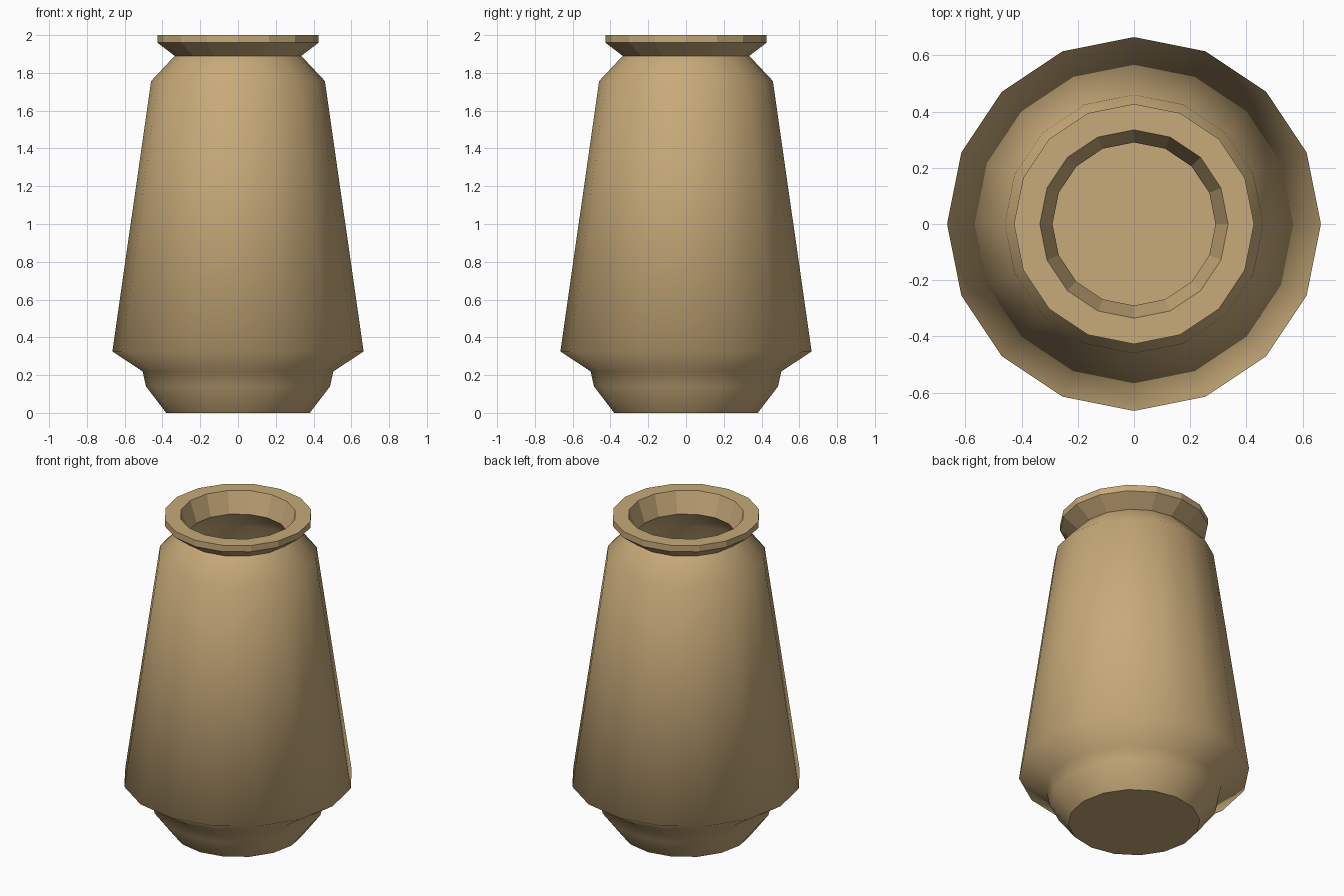
import bpy, bmesh, math

if "Cube" in bpy.data.objects:
    bpy.data.objects.remove(bpy.data.objects["Cube"])

SIDES = 16

clay = bpy.data.materials.new("tan_clay")
clay.diffuse_color = (0.57, 0.40, 0.19, 1)
clay.use_nodes = True
clay.node_tree.nodes["Principled BSDF"].inputs["Base Color"].default_value = clay.diffuse_color


def lathe(name, profile, smooth_spans):
    """Revolve (radius, z) points around z, cap both ends; spans listed are smooth."""
    bm = bmesh.new()
    rings = []
    for r, z in profile:
        rings.append([bm.verts.new((r * math.cos(math.tau * i / SIDES),
                                    r * math.sin(math.tau * i / SIDES), z))
                      for i in range(SIDES)])
    for k, (a, b) in enumerate(zip(rings, rings[1:])):
        for i in range(SIDES):
            j = (i + 1) % SIDES
            face = bm.faces.new((a[i], a[j], b[j], b[i]))
            face.smooth = k in smooth_spans
    bm.faces.new(rings[0][::-1])   # underside
    bm.faces.new(rings[-1])        # inside floor
    mesh = bpy.data.meshes.new(name)
    bm.to_mesh(mesh)
    bm.free()
    mesh.materials.append(clay)
    obj = bpy.data.objects.new(name, mesh)
    bpy.context.collection.objects.link(obj)
    return obj


# Outer wall from foot to neck
outer = [(0.38, 0), (0.487, 0.14), (0.505, 0.22), (0.665, 0.325),
         (0.46, 1.757), (0.335, 1.89)]
# Flared lip, flat shaded
lip = [(0.427, 1.96), (0.427, 2.0), (0.335, 2.0), (0.29, 1.87)]
# Hollow inside, down to the floor
inner = [(0.415, 1.735), (0.61, 0.345), (0.455, 0.25), (0.44, 0.155), (0.35, 0.04)]

lathe("vase", outer + lip + inner, {0, 1, 2, 3, 4, 9, 10, 11, 12, 13})
